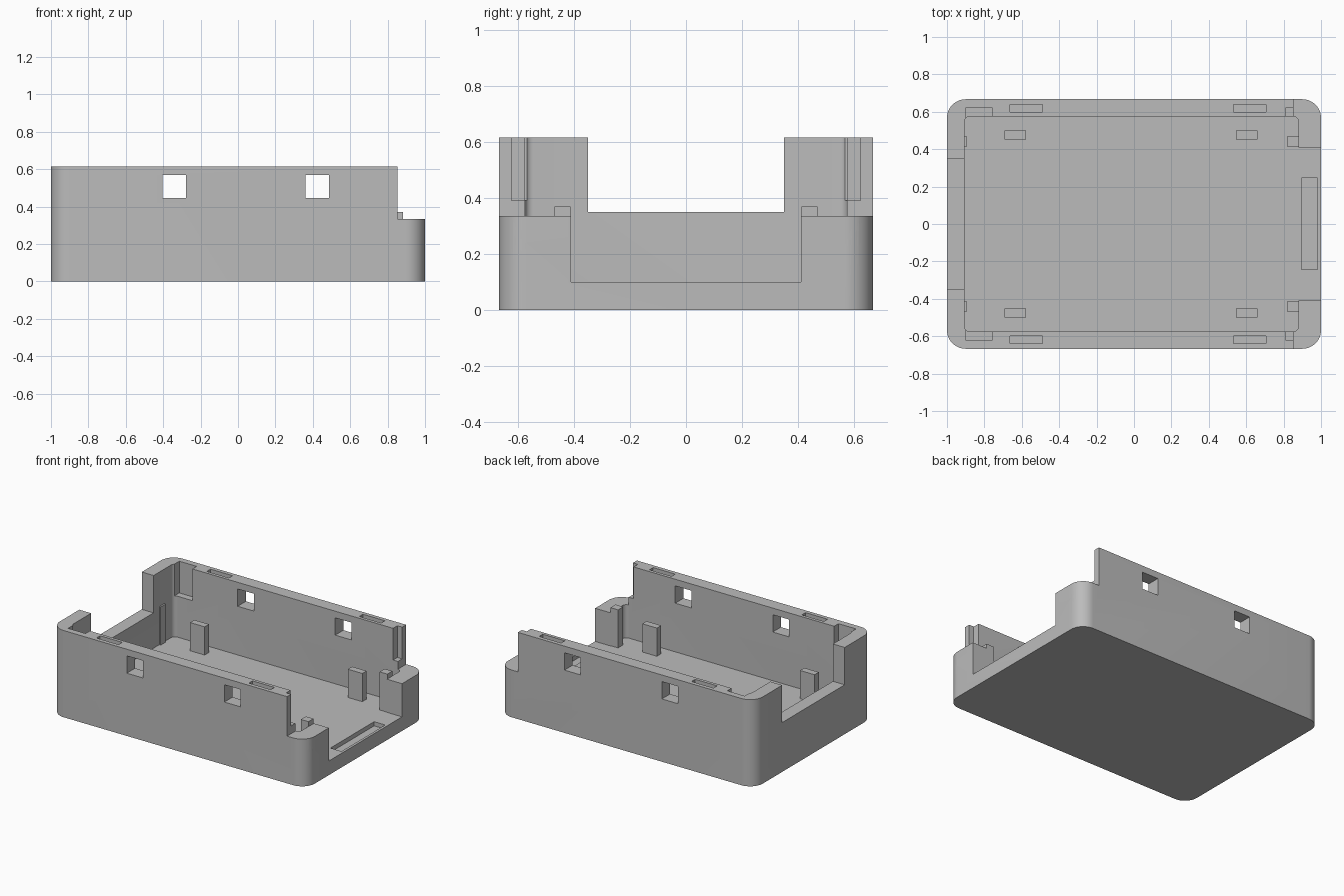
import bpy, bmesh, math

old = bpy.data.objects.get("Cube")
if old:
    bpy.data.objects.remove(old, do_unlink=True)

# One plain grey plastic
grey = bpy.data.materials.new("grey plastic")
grey.use_nodes = True
colour = (0.5, 0.5, 0.5, 1)
grey.diffuse_color = colour
grey.node_tree.nodes["Principled BSDF"].inputs["Base Color"].default_value = colour


def finish(name, bm):
    bmesh.ops.recalc_face_normals(bm, faces=bm.faces)
    mesh = bpy.data.meshes.new(name)
    bm.to_mesh(mesh)
    bm.free()
    mesh.materials.append(grey)
    obj = bpy.data.objects.new(name, mesh)
    bpy.context.collection.objects.link(obj)
    return obj


def box(name, x0, x1, y0, y1, z0, z1, radius=0, segments=1):
    """Box from its limits, with optionally rounded vertical edges."""
    bm = bmesh.new()
    bmesh.ops.create_cube(bm, size=1)
    for v in bm.verts:
        v.co.x = x1 if v.co.x > 0 else x0
        v.co.y = y1 if v.co.y > 0 else y0
        v.co.z = z1 if v.co.z > 0 else z0
    if radius:
        upright = [e for e in bm.edges if abs(e.verts[0].co.z - e.verts[1].co.z) > 0.01]
        bmesh.ops.bevel(bm, geom=upright, offset=radius, segments=segments,
                        profile=0.5, affect="EDGES")
    return finish(name, bm)


def scoop(name, x0, x1, y, z, radius):
    """Cylinder lying along x."""
    bm = bmesh.new()
    bmesh.ops.create_cone(bm, cap_ends=True, segments=64, radius1=radius,
                          radius2=radius, depth=x1 - x0)
    for v in bm.verts:
        a, b, c = v.co
        v.co = ((x0 + x1) / 2 + c, y + a, z + b)
    return finish(name, bm)


def mirrored_box(name, x0, x1, y0, y1, z0, z1):
    return [box(name, x0, x1, min(s * y0, s * y1), max(s * y0, s * y1), z0, z1)
            for s in (-1, 1)]


TOP, FLOOR, END_TOP, OVER = 0.615, 0.1, 0.335, 0.8

# Tray shell
shell = box("tray_shell", -1, 1, -0.667, 0.667, 0, TOP, 0.1, 12)

# Cavity, lowered end, and the openings in both end walls
cutters = [
    box("cavity_cutter", -0.907, 0.88, -0.575, 0.575, FLOOR, OVER, 0.03, 6),
    box("end_step_cutter", 0.852, 1.2, -1, 1, END_TOP, OVER),
    box("end_opening_cutter", 0.8, 1.2, -0.41, 0.41, FLOOR, OVER),
    box("far_opening_cutter", -1.2, -0.8, -0.35, 0.35, 0.35, OVER),
    box("floor_groove_cutter", 0.895, 0.982, -0.243, 0.247, 0.07, 0.2),
]
# Square windows through both long walls
for x in (-0.405, 0.36):
    cutters.append(box("window_cutter", x, x + 0.127, -1, 1, 0.445, 0.568))
# Slots in the rims
for x in (-0.663, 0.532):
    cutters += mirrored_box("slot_cutter", x, x + 0.173, 0.598, 0.639, 0.57, OVER)
# Recesses inside the corners
cutters += mirrored_box("corner_recess_cutter", -0.897, -0.76, 0.55, 0.623, 0.39, OVER)
cutters += mirrored_box("end_recess_cutter", 0.814, 0.9, 0.55, 0.623, 0.39, OVER)
# Round scoops in the end face
for side in (-1, 1):
    cutters.append(scoop("scoop_cutter", 0.965, 1.2, side * 0.5, END_TOP, 0.12))

bpy.context.view_layer.objects.active = shell
for cutter in cutters:
    mod = shell.modifiers.new("cut", "BOOLEAN")
    mod.operation = "DIFFERENCE"
    mod.solver = "EXACT"
    mod.object = cutter
    bpy.ops.object.modifier_apply(modifier=mod.name)
    bpy.data.objects.remove(cutter, do_unlink=True)

# Posts on the floor and guide ribs on the end walls
for x in (-0.692, 0.545):
    mirrored_box("floor_post", x, x + 0.114, 0.452, 0.5, FLOOR, 0.3)
mirrored_box("end_rib", 0.822, 0.882, 0.413, 0.47, FLOOR, 0.37)
mirrored_box("far_rib", -0.909, -0.896, 0.413, 0.47, FLOOR, 0.37)

# Smooth the round corners, keep the edges crisp
bpy.ops.object.select_all(action="DESELECT")
shell.select_set(True)
bpy.ops.object.shade_smooth_by_angle(angle=math.radians(30))
